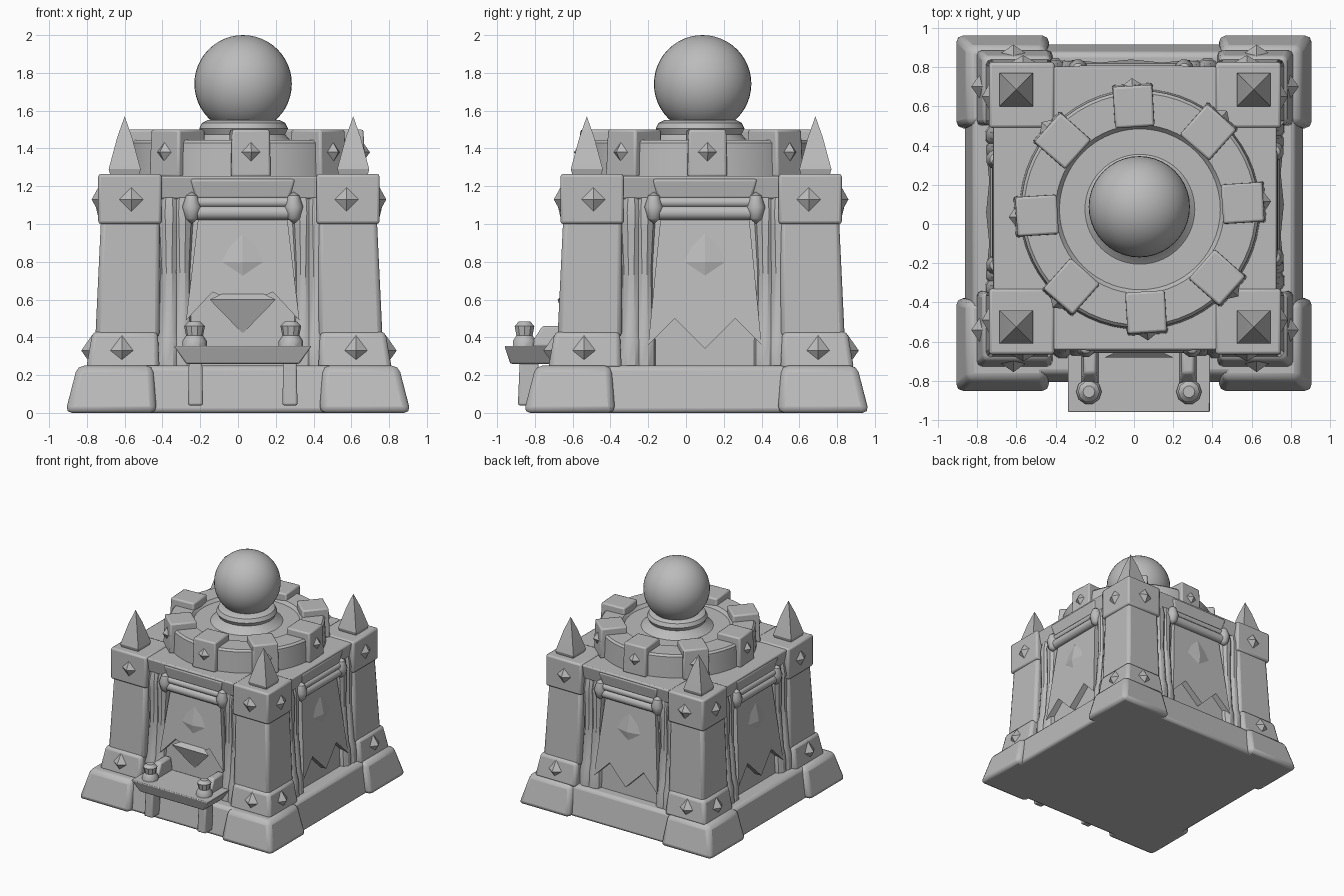
import bpy, bmesh, math
from mathutils import Matrix

cube = bpy.data.objects.get("Cube")
if cube:
    bpy.data.objects.remove(cube, do_unlink=True)

stone = bpy.data.materials.new("grey stone")
stone.use_nodes = True
COLOUR = (0.5, 0.5, 0.5, 1)
stone.diffuse_color = COLOUR
stone.node_tree.nodes["Principled BSDF"].inputs["Base Color"].default_value = COLOUR

BASE = Matrix.Translation((0, 0.055, 0))          # axis of the foundation
TOWER = Matrix.Translation((0.005, 0.08, 0))      # axis of the walls and pillars
CROWN = Matrix.Translation((0.03, 0.075, 0))      # axis of the ring


def turn(k, steps=4, offset=0.0):
    return Matrix.Rotation(2 * math.pi * k / steps + offset, 4, "Z")


def finish(name, bm, matrix, bevel=0.0, angle=35):
    """Turn a bmesh into a finished stone object."""
    bmesh.ops.recalc_face_normals(bm, faces=bm.faces)
    mesh = bpy.data.meshes.new(name)
    bm.to_mesh(mesh)
    bm.free()
    mesh.transform(matrix)
    mesh.materials.append(stone)
    ob = bpy.data.objects.new(name, mesh)
    bpy.context.collection.objects.link(ob)
    if bevel:
        mod = ob.modifiers.new("worn edges", "BEVEL")
        mod.width, mod.segments = bevel, 2
    bpy.ops.object.select_all(action="DESELECT")
    ob.select_set(True)
    bpy.context.view_layer.objects.active = ob
    bpy.ops.object.shade_smooth_by_angle(angle=math.radians(angle))
    return ob


def loft(name, lower, upper, z0, z1, matrix, bevel=0.0):
    """Block between two rectangles given as (x0, x1, y0, y1)."""
    bm = bmesh.new()
    rings = []
    for (x0, x1, y0, y1), z in ((lower, z0), (upper, z1)):
        rings.append([bm.verts.new((x, y, z)) for x, y in
                      ((x0, y0), (x1, y0), (x1, y1), (x0, y1))])
    a, b = rings
    bm.faces.new(a)
    bm.faces.new(b)
    for i in range(4):
        j = (i + 1) % 4
        bm.faces.new((a[i], a[j], b[j], b[i]))
    return finish(name, bm, matrix, bevel)


def square(h):
    return (-h, h, -h, h)


def corner(inner, outer):
    return (-outer, -inner, -outer, -inner)


def lathe(name, profile, matrix, sides=48, angle=35):
    """Spin a (radius, z) profile around z."""
    bm = bmesh.new()
    verts = [bm.verts.new((r, 0, z)) for r, z in profile]
    edges = [bm.edges.new(pair) for pair in zip(verts, verts[1:])]
    bmesh.ops.spin(bm, geom=verts + edges, angle=2 * math.pi, steps=sides,
                   axis=(0, 0, 1), cent=(0, 0, 0))
    bmesh.ops.remove_doubles(bm, verts=bm.verts, dist=0.0005)
    return finish(name, bm, matrix, angle=angle)


def stud(name, x, y, z, size, depth, matrix):
    """Diamond pyramid that points to -y."""
    bm = bmesh.new()
    tip = bm.verts.new((x, y - depth, z))
    rim = [bm.verts.new((x + dx * size, y + 0.015, z + dz * size))
           for dx, dz in ((1, 0), (0, 1), (-1, 0), (0, -1))]
    for i in range(4):
        bm.faces.new((tip, rim[i], rim[(i + 1) % 4]))
    bm.faces.new(rim)
    return finish(name, bm, matrix, angle=20)


def banner(sides, notch, middle, matrix):
    """Sloping cloth with a zigzag hem at the given heights."""
    outline = [(-0.23, 1.08), (0.23, 1.08), (0.30, sides), (0.16, notch),
               (0, middle), (-0.16, notch), (-0.30, sides)]
    bm = bmesh.new()
    face = bm.faces.new([bm.verts.new((x, -0.685 - 0.1 * (1.08 - z), z))
                         for x, z in outline])
    new = bmesh.ops.extrude_face_region(bm, geom=[face])["geom"]
    bmesh.ops.translate(bm, vec=(0, 0.06, 0),
                        verts=[v for v in new if isinstance(v, bmesh.types.BMVert)])
    return finish("banner", bm, matrix)


# Foundation, tapered walls and roof slab
loft("foundation", square(0.865), square(0.82), 0, 0.25, BASE, 0.025)
loft("walls", square(0.71), square(0.65), 0.22, 1.16, TOWER)
loft("roof_slab", square(0.70), square(0.725), 1.13, 1.255, TOWER, 0.012)

# Four corners: foot, plinth, pillar, capital, studs and roof spike
for k in range(4):
    b, m = BASE @ turn(k), TOWER @ turn(k)
    loft("corner_foot", corner(0.43, 0.915), corner(0.45, 0.85), 0, 0.25, b, 0.035)
    loft("corner_plinth", corner(0.42, 0.81), corner(0.43, 0.775), 0.23, 0.43, m, 0.025)
    loft("corner_pillar", corner(0.42, 0.76), corner(0.42, 0.73), 0.40, 1.03, m, 0.025)
    loft("corner_capital", corner(0.41, 0.745), corner(0.41, 0.745), 1.0, 1.265, m, 0.015)
    for side in (-1, 1):
        stud("capital_stud", side * 0.57, -0.745, 1.13, 0.09, 0.035, m)
        stud("plinth_stud", side * 0.62, -0.79, 0.33, 0.085, 0.045, m)
    spike = m @ Matrix.Translation((-0.605, -0.605, 0)) @ turn(1, 8)
    lathe("roof_spike", [(0, 1.24), (0.10, 1.24), (0.12, 1.29), (0.055, 1.46), (0, 1.57)],
          spike, sides=4, angle=20)

# Four sides: banner, emblem, rods with knobs, lintel and hanging drapes
for k in range(4):
    m = TOWER @ turn(k) @ Matrix.Translation((0.02, 0, 0))
    if k == 0:
        banner(0.49, 0.64, 0.57, m)
    else:
        banner(0.36, 0.50, 0.34, m)
    stud("banner_emblem", 0, -0.72, 0.80, 0.15, 0.015, m)
    for z, r in ((1.06, 0.038), (1.115, 0.028)):
        rod = m @ Matrix.Translation((0, -0.70, z)) @ Matrix.Rotation(math.pi / 2, 4, "Y")
        lathe("banner_rod", [(0, -0.26), (r, -0.26), (r, 0.26), (0, 0.26)], rod, 12)
    loft("lintel", (-0.25, 0.25, -0.71, -0.6), (-0.28, 0.28, -0.73, -0.6),
         1.13, 1.24, m, 0.015)
    for side in (-1, 1):
        at = m @ Matrix.Translation((side * 0.27, -0.71, 0))
        lathe("rod_knob", [(0, 1.0), (0.035, 1.03), (0.05, 1.09), (0.03, 1.15), (0, 1.17)],
              at, 10)
        for dx, r in ((0.32, 0.05), (0.39, 0.055)):
            lean = Matrix.Shear("XY", 4, (0, 0.05))
            at = m @ Matrix.Translation((side * dx, -0.71, 0)) @ lean
            lathe("side_drape", [(0, 0.23), (r * 1.25, 0.23), (r * 1.25, 0.38), (r, 0.44),
                                 (r * 0.85, 0.75), (r * 1.1, 0.98), (r * 1.25, 1.06),
                                 (r, 1.14), (0, 1.15)], at, 10)

# Pointed hood tucked under the front banner
bm = bmesh.new()
points = [bm.verts.new(p) for p in ((-0.15, -0.68, 0.60), (0.20, -0.68, 0.60),
                                   (0.025, -0.615, 0.42), (0.025, -0.60, 0.68))]
for i in range(4):
    bm.faces.new([points[j] for j in range(4) if j != i])
finish("front_hood", bm, Matrix.Identity(4), angle=20)

# Altar table with legs, rails and two lamps
FRONT = Matrix.Translation((0.025, 0, 0))
loft("altar_top", (-0.30, 0.30, -0.93, -0.62), (-0.365, 0.365, -0.962, -0.62),
     0.26, 0.355, FRONT, 0.008)
for side in (-1, 1):
    x = side * 0.25
    loft("altar_leg", (x - 0.04, x + 0.04, -0.89, -0.78), (x - 0.035, x + 0.035, -0.88, -0.78),
         0.04, 0.28, FRONT, 0.01)
    lathe("altar_lamp", [(0, 0.34), (0.065, 0.34), (0.065, 0.38), (0.045, 0.41), (0.055, 0.46),
                         (0.03, 0.485), (0, 0.485)],
          FRONT @ Matrix.Translation((side * 0.255, -0.855, 0)), 10)
    loft("altar_rail", (x - 0.045, x + 0.045, -0.83, -0.62), (x - 0.03, x + 0.03, -0.76, -0.62),
         0.35, 0.46, FRONT, 0.012)

# Crown ring with the orb's collar
lathe("crown_ring", [(0, 1.22), (0.615, 1.22), (0.605, 1.43), (0.59, 1.445), (0.43, 1.445),
                     (0.41, 1.42), (0.28, 1.42), (0.235, 1.455), (0.22, 1.475),
                     (0.235, 1.505), (0.22, 1.535), (0.19, 1.55), (0, 1.55)], CROWN, 56)

# Eight battlements around the ring
for k in range(8):
    m = CROWN @ turn(k, 8, math.radians(3.5))
    loft("battlement", (-0.105, 0.105, -0.64, -0.42), (-0.10, 0.10, -0.63, -0.42),
         1.25, 1.50, m, 0.012)
    stud("battlement_stud", 0, -0.635, 1.38, 0.07, 0.035, m)

# Orb
bm = bmesh.new()
bmesh.ops.create_uvsphere(bm, u_segments=40, v_segments=24, radius=0.258)
finish("orb", bm, Matrix.Translation((0.027, 0.088, 1.742)), angle=60)
